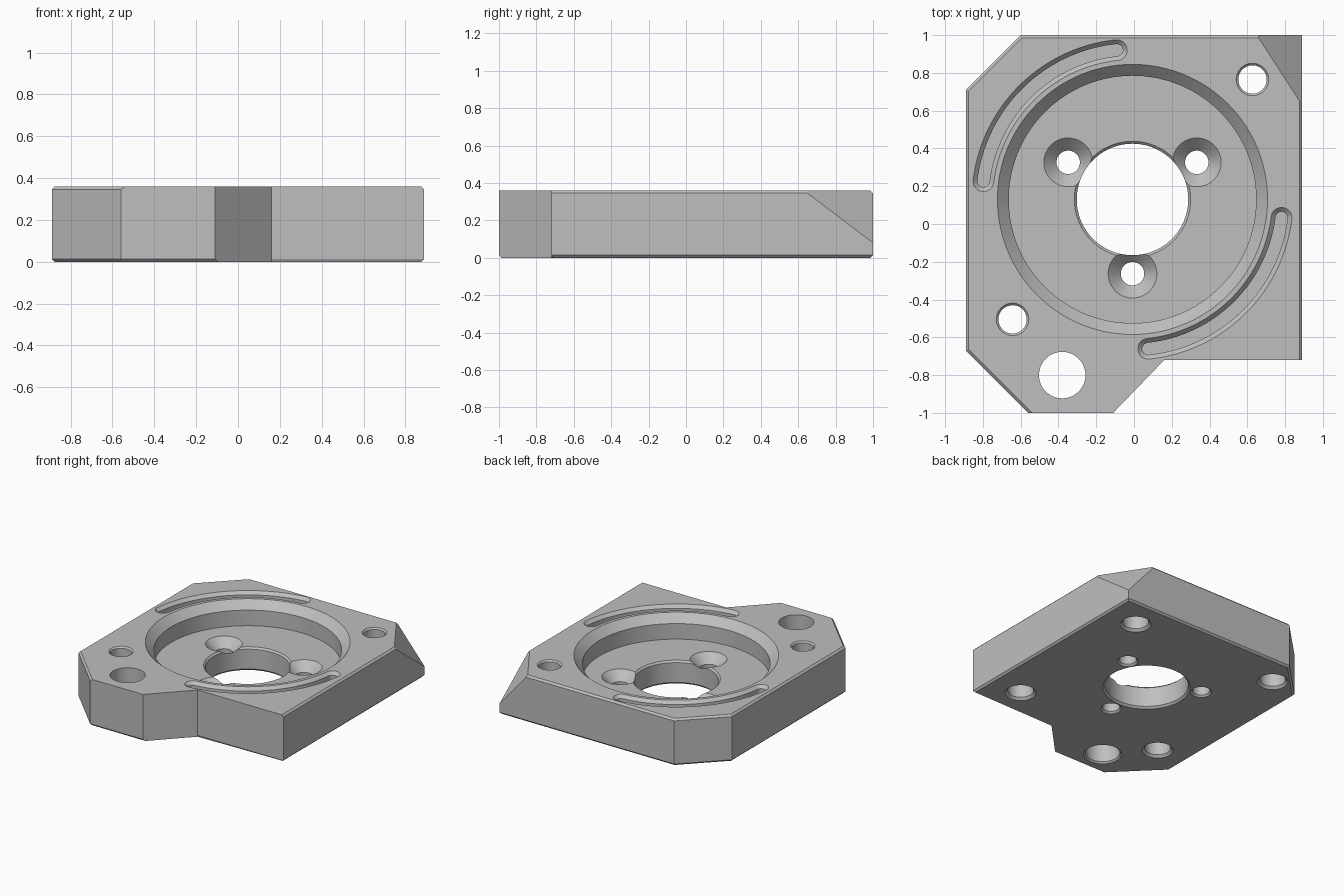
import bpy, bmesh, math
from mathutils import Vector

if "Cube" in bpy.data.objects:
    bpy.data.objects.remove(bpy.data.objects["Cube"])

HEIGHT, FLOOR, EDGE = 0.36, 0.18, 0.014
CX, CY = -0.008, 0.13          # centre of the bore and pocket

metal = bpy.data.materials.new("grey metal")
metal.use_nodes = True
grey = (0.52, 0.52, 0.52, 1)
metal.diffuse_color = grey
metal.node_tree.nodes["Principled BSDF"].inputs["Base Color"].default_value = grey


def to_object(name, bm):
    bmesh.ops.recalc_face_normals(bm, faces=bm.faces)
    mesh = bpy.data.meshes.new(name)
    bm.to_mesh(mesh)
    bm.free()
    mesh.materials.append(metal)
    obj = bpy.data.objects.new(name, mesh)
    bpy.context.collection.objects.link(obj)
    return obj


def stack(rings):
    """Solid skinned through equal-length rings of points, capped at both ends."""
    bm = bmesh.new()
    loops = [[bm.verts.new(p) for p in ring] for ring in rings]
    n = len(loops[0])
    for low, high in zip(loops, loops[1:]):
        for i in range(n):
            j = (i + 1) % n
            bm.faces.new((low[i], low[j], high[j], high[i]))
    bm.faces.new(loops[0][::-1])
    bm.faces.new(loops[-1])
    return bm


def round_cutter(name, x, y, profile, sides=64):
    """Turned cutter from (radius, z) pairs."""
    turn = [math.tau * i / sides for i in range(sides)]
    return to_object(name, stack(
        [[(x + r * math.cos(t), y + r * math.sin(t), z) for t in turn]
         for r, z in profile]))


def slot_cutter(name, start, end, profile, radius=0.795, steps=40, cap=14):
    """Curved slot cutter from (half width, z) pairs."""
    a, b = math.radians(start), math.radians(end)

    def ring(w, z):
        pts = []
        for i in range(steps + 1):
            t = a + (b - a) * i / steps
            pts.append((t, radius + w))
        out = [(CX + r * math.cos(t), CY + r * math.sin(t), z) for t, r in pts]

        def round_end(t, first):
            ex, ey = CX + radius * math.cos(t), CY + radius * math.sin(t)
            return [(ex + w * math.cos(first + math.pi * k / cap),
                     ey + w * math.sin(first + math.pi * k / cap), z)
                    for k in range(1, cap)]
        out += round_end(b, b)
        for t, r in reversed(pts):
            r = radius - w
            out.append((CX + r * math.cos(t), CY + r * math.sin(t), z))
        return out + round_end(a, a + math.pi)

    return to_object(name, stack([ring(w, z) for w, z in profile]))


# Plate outline, extruded
outline = [(-0.89, -0.67), (-0.56, -1), (-0.11, -1), (0.16, -0.72),
           (0.89, -0.72), (0.89, 1), (-0.6, 1), (-0.89, 0.71)]
bm = stack([[(x, y, z) for x, y in outline] for z in (0, HEIGHT)])
bmesh.ops.recalc_face_normals(bm, faces=bm.faces)

# Chamfer the rims: notch stays sharp, front stays sharp on top
rim = []
for e in bm.edges:
    p, q = (v.co for v in e.verts)
    if abs(p.z - q.z) > 0.01:
        continue
    mid = (p + q) / 2
    notch = mid.y < -0.8 and -0.1 < mid.x < 0.1
    front = abs(p.y - q.y) < 0.01 and mid.y < 0
    if not notch and not (front and mid.z > 0.1):
        rim.append(e)
bmesh.ops.bevel(bm, geom=rim, offset=EDGE, segments=1, affect='EDGES')

# Sloped cut across the back left corner
a, b, c = Vector((0.65, 1, HEIGHT)), Vector((0.89, 0.63, HEIGHT)), Vector((0.89, 1, 0.08))
normal = (b - a).cross(c - a).normalized()
if normal.z < 0:
    normal.negate()
cut = bmesh.ops.bisect_plane(bm, geom=bm.verts[:] + bm.edges[:] + bm.faces[:],
                             plane_co=a, plane_no=normal, clear_outer=True)
bmesh.ops.holes_fill(bm, edges=[e for e in bm.edges if e.is_boundary])
plate = to_object("mounting_plate", bm)

cutters = []
# Wide pocket with chamfered rim
cutters.append(round_cutter("pocket_cutter", CX, CY, [
    (0.655, FLOOR), (0.655, HEIGHT - 0.06), (0.715, HEIGHT), (0.735, HEIGHT + 0.02)], 128))
# Central bore, chamfered on both sides
cutters.append(round_cutter("bore_cutter", CX, CY, [
    (0.33, -0.02), (0.31, 0), (0.295, 0.015), (0.295, FLOOR - 0.013),
    (0.308, FLOOR), (0.308, FLOOR + 0.1)], 96))
# Three countersunk screw holes around the bore
for angle in (30, 150, 270):
    t = math.radians(angle)
    cutters.append(round_cutter(
        "screw_hole_cutter", CX + 0.393 * math.cos(t), CY + 0.393 * math.sin(t), [
            (0.095, -0.02), (0.075, 0), (0.062, 0.013), (0.062, FLOOR - 0.067),
            (0.129, FLOOR), (0.129, FLOOR + 0.06)]))
# Four corner holes: two go through, two are blind from below
for sx, sy in ((1, 1), (-1, -1), (1, -1), (-1, 1)):
    profile = [(0.13, -0.02), (0.11, 0), (0.092, 0.018), (0.092, 0.16)]
    if sx == sy:
        profile += [(0.075, 0.161), (0.075, HEIGHT - 0.011),
                    (0.086, HEIGHT), (0.106, HEIGHT + 0.02)]
    cutters.append(round_cutter("corner_hole_cutter", CX + 0.635 * sx,
                                CY + 0.635 * sy, profile))
# Plain hole in the front tab
cutters.append(round_cutter("tab_hole_cutter", -0.38, -0.8, [
    (0.155, -0.02), (0.135, 0), (0.123, 0.012), (0.123, HEIGHT + 0.05)]))
# Two curved slots outside the pocket
for start in (96, 276):
    cutters.append(slot_cutter("slot_cutter", start, start + 77, [
        (0.032, HEIGHT - 0.07), (0.032, HEIGHT - 0.023),
        (0.055, HEIGHT), (0.065, HEIGHT + 0.01)]))

# Cut everything out of the plate
bpy.context.view_layer.objects.active = plate
for cutter in cutters:
    cutter.hide_render = True
    mod = plate.modifiers.new("cut", 'BOOLEAN')
    mod.operation = 'DIFFERENCE'
    mod.solver = 'EXACT'
    mod.object = cutter
    bpy.ops.object.modifier_apply(modifier=mod.name)
    bpy.data.objects.remove(cutter)

for obj in bpy.context.selected_objects:
    obj.select_set(False)
plate.select_set(True)
bpy.ops.object.shade_smooth_by_angle(angle=math.radians(25))
